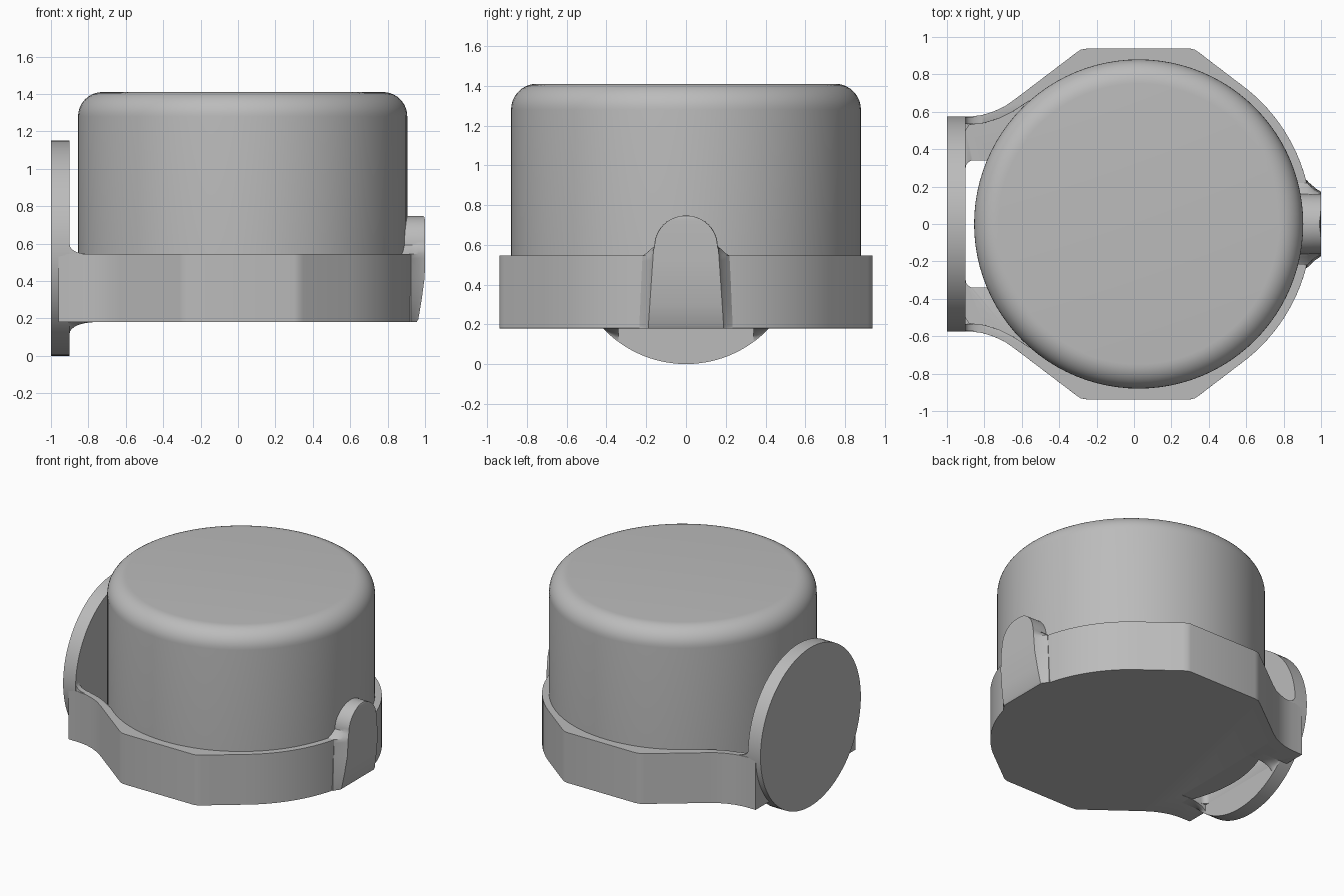
import bpy, bmesh, math
from math import sin, cos, pi, sqrt

if "Cube" in bpy.data.objects:
    bpy.data.objects.remove(bpy.data.objects["Cube"])

metal = bpy.data.materials.new("plain_grey")
metal.diffuse_color = (0.5, 0.5, 0.5, 1)
metal.use_nodes = True
metal.node_tree.nodes["Principled BSDF"].inputs["Base Color"].default_value = metal.diffuse_color
CX, CAP_R, DISC_R = 0.025, 0.88, 0.575   # cap centre, cap radius, disc radius
LOW, RIM = 0.18, 0.545                   # base bottom and rim heights


def finish(bm, name, smooth=30):
    bmesh.ops.recalc_face_normals(bm, faces=bm.faces)
    me = bpy.data.meshes.new(name)
    bm.to_mesh(me)
    bm.free()
    me.materials.append(metal)
    ob = bpy.data.objects.new(name, me)
    bpy.context.collection.objects.link(ob)
    activate(ob)
    bpy.ops.object.shade_smooth_by_angle(angle=math.radians(smooth))
    return ob


def activate(ob):
    bpy.ops.object.select_all(action='DESELECT')
    ob.select_set(True)
    bpy.context.view_layer.objects.active = ob


def loft(sections, name):
    """Closed cross-sections joined in order, with end caps."""
    bm = bmesh.new()
    rings = [[bm.verts.new(p) for p in s] for s in sections]
    n = len(rings[0])
    for a, b in zip(rings, rings[1:]):
        for i in range(n):
            j = (i + 1) % n
            bm.faces.new((a[i], a[j], b[j], b[i]))
    bm.faces.new(rings[0])
    bm.faces.new(rings[-1])
    bmesh.ops.remove_doubles(bm, verts=bm.verts, dist=1e-5)
    return finish(bm, name)


def prism(outline, z0, z1, name):
    return loft([[(x, y, z) for x, y in outline] for z in (z0, z1)], name)


def mirrored(half):
    return half + [(x, -y) for x, y in reversed(half)]


def cut(ob, cutter):
    m = ob.modifiers.new("cut", 'BOOLEAN')
    m.operation, m.solver, m.object = 'DIFFERENCE', 'EXACT', cutter
    activate(ob)
    bpy.ops.object.modifier_apply(modifier=m.name)
    bpy.data.objects.remove(cutter, do_unlink=True)


# Base collar: flats at the sides, round at the front end, arms to the disc
half = [(-0.96, 0.573), (-0.87, 0.575), (-0.81, 0.583), (-0.75, 0.602), (-0.69, 0.63),
        (-0.63, 0.672), (-0.31, 0.915), (-0.285, 0.932), (-0.25, 0.938),
        (0.30, 0.938), (0.325, 0.932), (0.35, 0.915)]
half += [(CX + 0.925 * cos(a), 0.925 * sin(a))
         for a in [math.radians(51 - 3 * i) for i in range(17)]]
base = prism(mirrored(half), LOW, RIM, "base_collar")

# Pocket behind the arm walls, and the open window by the disc
pocket = [(-0.9, 0.50), (-0.88, 0.53), (-0.8, 0.54), (-0.72, 0.565), (-0.65, 0.6),
          (-0.55, 0.665), (-0.45, 0.60)]
cut(base, prism(mirrored(pocket), 0.25, 0.8, "pocket_cutter"))
window = [(-0.7, 0.34)] + [(-0.86 - 0.04 * sin(a), 0.30 + 0.04 * cos(a))
                           for a in [pi / 2 * i / 6 for i in range(7)]]
cut(base, prism(mirrored(window), 0.0, 0.8, "window_cutter"))
bev = base.modifiers.new("edge", 'BEVEL')
bev.width, bev.segments, bev.limit_method = 0.008, 2, 'ANGLE'
bev.angle_limit = math.radians(60)
activate(base)
bpy.ops.object.modifier_apply(modifier=bev.name)
bpy.ops.object.shade_smooth_by_angle(angle=math.radians(25))

# Round cap with a rounded top edge
F = 0.13
profile = [(CAP_R, LOW + 0.002), (CAP_R, RIM)]
profile += [(CAP_R - F + F * cos(a), 1.41 - F + F * sin(a))
            for a in [pi / 2 * i / 10 for i in range(11)]]
loft([[(CX + r * cos(2 * pi * i / 96), r * sin(2 * pi * i / 96), z) for i in range(96)]
      for r, z in profile], "round_cap")

# Upright mounting disc
loft([[(x, DISC_R * cos(2 * pi * i / 96), DISC_R + DISC_R * sin(2 * pi * i / 96))
       for i in range(96)] for x in (-1.0, -0.9)], "mounting_disc")

# Front tab: flared sides, sloped foot and arched top
rows = [(0.18, 0.955, 0.190, 0.235), (0.195, 0.964, 0.189, 0.235), (0.30, 0.982, 0.182, 0.23),
        (0.42, 0.998, 0.174, 0.225), (0.52, 1.0, 0.167, 0.22), (0.545, 1.0, 0.166, 0.22),
        (0.56, 1.0, 0.164, 0.195), (0.58, 1.0, 0.162, 0.175)]
for i in range(13):
    a = pi / 2 * i / 12
    w = max(0.158 * cos(a), 0.004)
    rows.append((0.592 + 0.155 * sin(a), 1.0 - 0.012 * (i / 12) ** 6, w, w + 0.002))
loft([[(0.875, -b, z), (0.925, -b, z), (0.965, -(w + (b - w) * 0.3), z), (x, -w, z),
       (x, w, z), (0.965, w + (b - w) * 0.3, z), (0.925, b, z), (0.875, b, z)]
      if x > 0.97 else
      [(0.875, -b, z), (0.925, -b, z), (0.945, -(w + (b - w) * 0.3), z), (x, -w, z),
       (x, w, z), (0.945, w + (b - w) * 0.3, z), (0.925, b, z), (0.875, b, z)]
      for z, x, w, b in rows], "front_tab")


# Fillets blending each arm into the disc
def fillet(y0, y1, z, length, height, name):
    sections = []
    for k in range(7):
        y = y0 + (y1 - y0) * k / 6
        h = height
        if height < 0:   # stay within the disc rim
            edge = DISC_R - sqrt(DISC_R ** 2 - y * y)
            h = max(height, min(edge - z, -0.001))
        sec = [(-0.905, y, z - math.copysign(0.01, h))]
        sec += [(-0.9 + length * (1 - sin(a)), y, z + h * (1 - cos(a)))
                for a in [pi / 2 * i / 8 for i in range(9)]]
        sec.append((-0.905, y, z + h))
        sections.append(sec)
    loft(sections, name)


for s, side in ((1, "left"), (-1, "right")):
    fillet(s * 0.34, s * 0.417, LOW, 0.14, -0.06, "lower_fillet_" + side)
    fillet(s * 0.535, s * 0.572, RIM, 0.09, 0.05, "upper_fillet_" + side)
